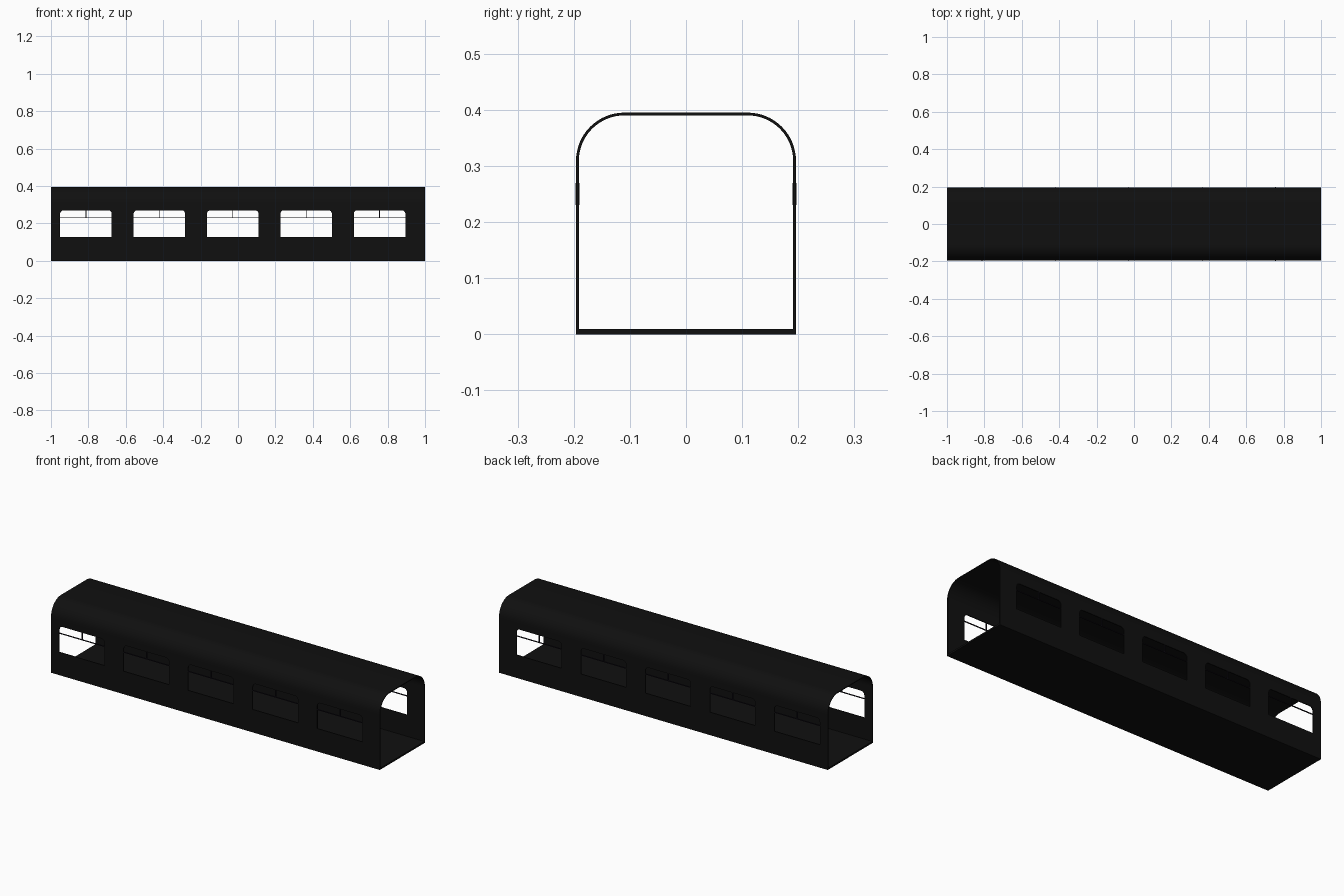
import bpy, bmesh, math

if "Cube" in bpy.data.objects:
    bpy.data.objects.remove(bpy.data.objects["Cube"])

LENGTH, HALF_W, HEIGHT, RADIUS = 2.0, 0.196, 0.395, 0.086
WALL, FLOOR = 0.005, 0.009
WIN_X = [-0.813 + 0.3925 * i for i in range(5)]
WIN_W, WIN_BOTTOM, WIN_TOP, WIN_R = 0.276, 0.126, 0.27, 0.02
BAR_Z, BAR = 0.23, 0.004


def paint(name, rgb):
    mat = bpy.data.materials.new(name)
    mat.diffuse_color = (*rgb, 1)
    mat.use_nodes = True
    mat.node_tree.nodes["Principled BSDF"].inputs["Base Color"].default_value = mat.diffuse_color
    return mat


def arch(half, bottom, top, r, steps):
    """Outline with square bottom corners and rounded top corners."""
    pts = [(half, bottom)]
    for cx, start in ((half - r, 0), (r - half, math.pi / 2)):
        for i in range(steps + 1):
            a = start + math.pi / 2 * i / steps
            pts.append((cx + r * math.cos(a), top - r + r * math.sin(a)))
    return pts + [(-half, bottom)]


def finish(bm, name, mat=None):
    bmesh.ops.recalc_face_normals(bm, faces=bm.faces)
    mesh = bpy.data.meshes.new(name)
    bm.to_mesh(mesh)
    bm.free()
    obj = bpy.data.objects.new(name, mesh)
    bpy.context.collection.objects.link(obj)
    if mat:
        mesh.materials.append(mat)
    return obj


def box(bm, centre, size):
    verts = bmesh.ops.create_cube(bm, size=1)["verts"]
    bmesh.ops.scale(bm, vec=size, verts=verts)
    bmesh.ops.translate(bm, vec=centre, verts=verts)


black = paint("black_paint", (0.005, 0.005, 0.005))
dark = paint("window_bar_dark", (0.008, 0.006, 0.012))

# Hollow carriage shell: ring cross-section swept along x, open at both ends
outer = arch(HALF_W, 0, HEIGHT, RADIUS, 16)
inner = arch(HALF_W - WALL, FLOOR, HEIGHT - WALL, RADIUS - WALL, 16)
bm = bmesh.new()
loops = [[bm.verts.new((x, y, z)) for y, z in prof]
         for x, prof in ((-LENGTH / 2, outer), (LENGTH / 2, outer),
                         (LENGTH / 2, inner), (-LENGTH / 2, inner))]
for k in range(4):
    a, b = loops[k], loops[(k + 1) % 4]
    for i in range(len(a)):
        j = (i + 1) % len(a)
        bm.faces.new((a[i], a[j], b[j], b[i]))
shell = finish(bm, "carriage_shell", black)

# Window openings cut through both side walls
bm = bmesh.new()
for cx in WIN_X:
    prof = arch(WIN_W / 2, WIN_BOTTOM, WIN_TOP, WIN_R, 6)
    face = bm.faces.new([bm.verts.new((cx + x, -0.4, z)) for x, z in prof])
    ext = bmesh.ops.extrude_face_region(bm, geom=[face])["geom"]
    bmesh.ops.translate(bm, vec=(0, 0.8, 0),
                        verts=[v for v in ext if isinstance(v, bmesh.types.BMVert)])
cutter = finish(bm, "window_cutter")
cutter.hide_render = True
mod = shell.modifiers.new("windows", 'BOOLEAN')
mod.operation, mod.solver, mod.object = 'DIFFERENCE', 'EXACT', cutter
bpy.context.view_layer.objects.active = shell
shell.select_set(True)
bpy.ops.object.modifier_apply(modifier=mod.name)
bpy.data.objects.remove(cutter)
bpy.ops.object.shade_smooth_by_angle(angle=math.radians(30))

# Thin transom and upper divider in every window, on both sides
for side, label in ((-1, "front"), (1, "back")):
    bm = bmesh.new()
    y = side * (HALF_W - WALL / 2)
    for cx in WIN_X:
        box(bm, (cx, y, BAR_Z), (WIN_W, WALL, BAR))
        box(bm, (cx, y, (BAR_Z + WIN_TOP) / 2), (BAR, WALL + 0.002, WIN_TOP - BAR_Z))
    finish(bm, label + "_window_bars", dark)
